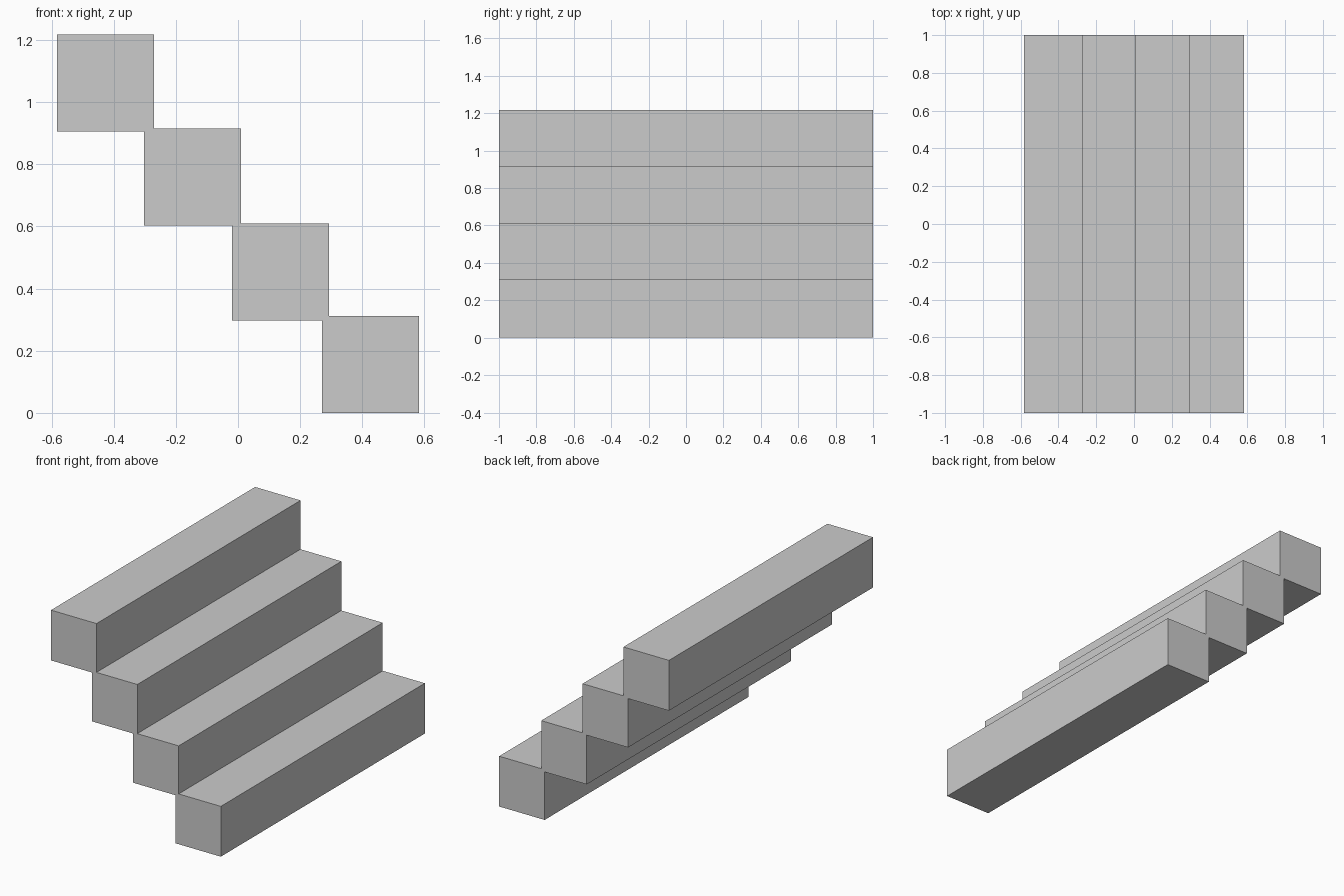
import bpy

if "Cube" in bpy.data.objects:
    bpy.data.objects.remove(bpy.data.objects["Cube"])

SIDE = 0.312    # square section of each step
LENGTH = 2.0


def add_step(name, x, z):
    """Long square block; x is its centre, z its underside."""
    bpy.ops.mesh.primitive_cube_add(size=1, location=(x, 0, z + SIDE / 2))
    step = bpy.context.object
    step.name = name
    step.scale = (SIDE, LENGTH, SIDE)
    bpy.ops.object.transform_apply(location=False, rotation=False, scale=True)
    return step


# Four steps, bottom to top, slightly overlapping at their corners
positions = [(0.426, 0.0), (0.137, 0.298), (-0.147, 0.603), (-0.427, 0.906)]
for i, (x, z) in enumerate(positions, 1):
    add_step(f"step_{i}", x, z)
